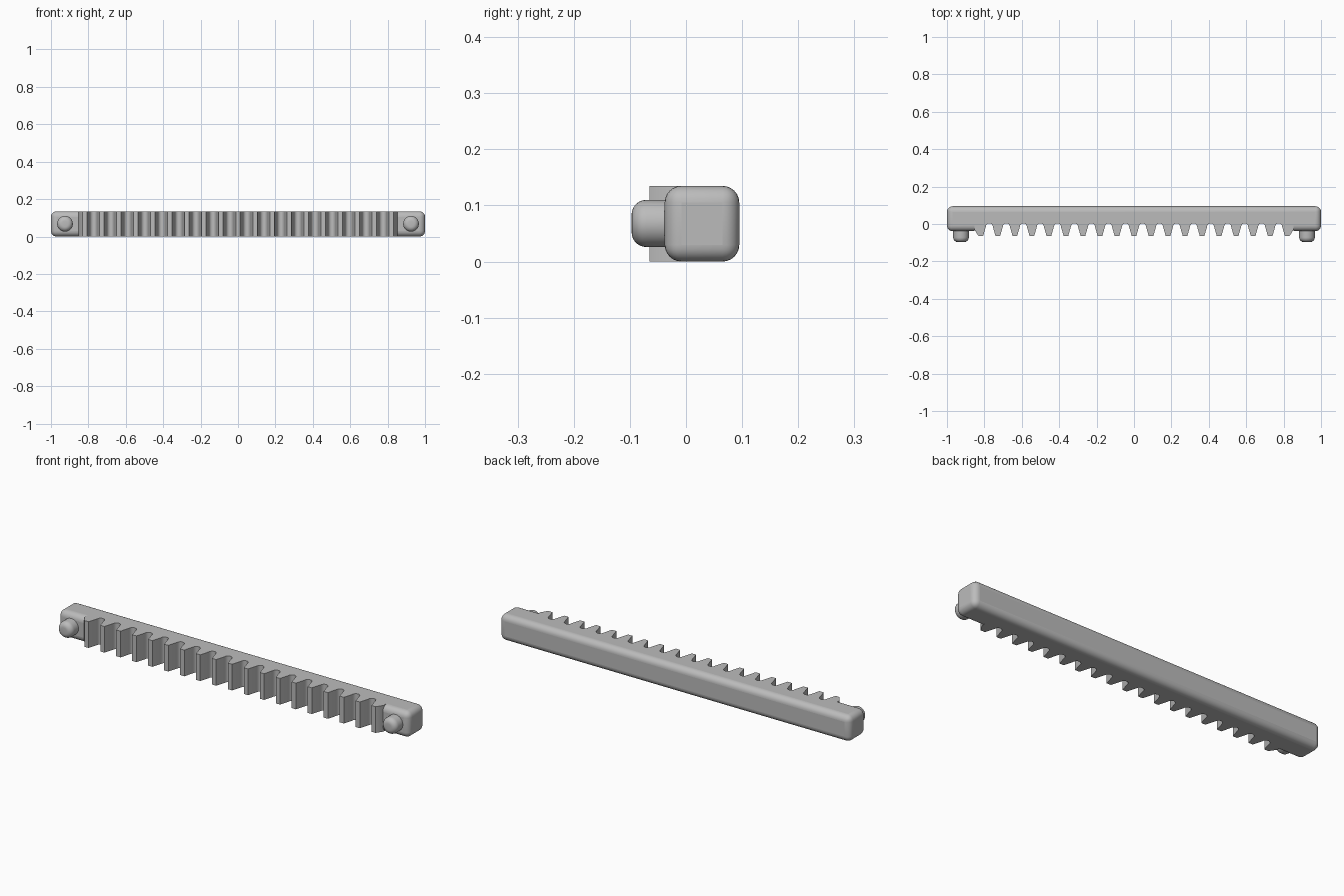
import bpy, bmesh, math
from mathutils import Matrix

if "Cube" in bpy.data.objects:
    bpy.data.objects.remove(bpy.data.objects["Cube"])

grey = bpy.data.materials.new("light grey")
grey.use_nodes = True
colour = (0.5, 0.5, 0.5, 1)
grey.diffuse_color = colour
grey.node_tree.nodes["Principled BSDF"].inputs["Base Color"].default_value = colour

HEIGHT, FRONT, BACK = 0.135, -0.038, 0.095
TEETH, PITCH, END = 19, 0.091, 0.853
TIP, ROOT, JOIN = -0.065, 0.004, 0.02


def finish(name, bm):
    bmesh.ops.recalc_face_normals(bm, faces=bm.faces)
    mesh = bpy.data.meshes.new(name)
    bm.to_mesh(mesh)
    bm.free()
    obj = bpy.data.objects.new(name, mesh)
    bpy.context.collection.objects.link(obj)
    mesh.materials.append(grey)
    return obj


def smooth(obj):
    bpy.ops.object.select_all(action='DESELECT')
    bpy.context.view_layer.objects.active = obj
    obj.select_set(True)
    bpy.ops.object.shade_smooth_by_angle(angle=math.radians(35))


def box(name, x, y0, y1, z0, z1):
    bm = bmesh.new()
    size = Matrix.Diagonal((2 * x, y1 - y0, z1 - z0, 1))
    place = Matrix.Translation((0, (y0 + y1) / 2, (z0 + z1) / 2))
    bmesh.ops.create_cube(bm, size=1, matrix=place @ size)
    return finish(name, bm)


# Rounded bar, with a slot cut for the toothed strip
bar = box("bar", 1, FRONT, BACK, 0, HEIGHT)
bevel = bar.modifiers.new("round edges", 'BEVEL')
bevel.width = 0.03
bevel.segments = 6
slot = box("slot_cutter", END, -0.2, JOIN, -0.1, 0.3)
slot.hide_render = True
slot.hide_viewport = True
cut = bar.modifiers.new("slot", 'BOOLEAN')
cut.object = slot
cut.solver = 'EXACT'
smooth(bar)

# Toothed strip: straight flanks with round valleys, extruded upwards
outline = [(-END, JOIN), (-END, -0.03)]
first = -PITCH * (TEETH - 1) / 2
radius = 0.019
for i in range(TEETH):
    x = first + i * PITCH
    outline += [(x - 0.012, TIP), (x + 0.012, TIP)]
    if i < TEETH - 1:
        for k in range(9):
            a = math.pi * (1 - k / 8)
            outline.append((x + PITCH / 2 + radius * math.cos(a),
                            ROOT - radius + radius * math.sin(a)))
outline += [(END, -0.03), (END, JOIN)]
bm = bmesh.new()
face = bm.faces.new([bm.verts.new((x, y, 0)) for x, y in outline])
top = bmesh.ops.extrude_face_region(bm, geom=[face])
bmesh.ops.translate(bm, vec=(0, 0, HEIGHT),
                    verts=[v for v in top["geom"] if isinstance(v, bmesh.types.BMVert)])
smooth(finish("toothed_strip", bm))

# Round pegs at both ends
for side, x in (("right", -0.925), ("left", 0.925)):
    bm = bmesh.new()
    place = Matrix.Translation((x, -0.058, 0.068)) @ Matrix.Rotation(math.pi / 2, 4, 'X')
    bmesh.ops.create_cone(bm, cap_ends=True, segments=32, radius1=0.042,
                          radius2=0.042, depth=0.078, matrix=place)
    rim = [e for e in bm.edges if all(v.co.y < -0.09 for v in e.verts)]
    bmesh.ops.bevel(bm, geom=rim, offset=0.026, segments=6, profile=0.5, affect='EDGES')
    smooth(finish(side + "_peg", bm))
